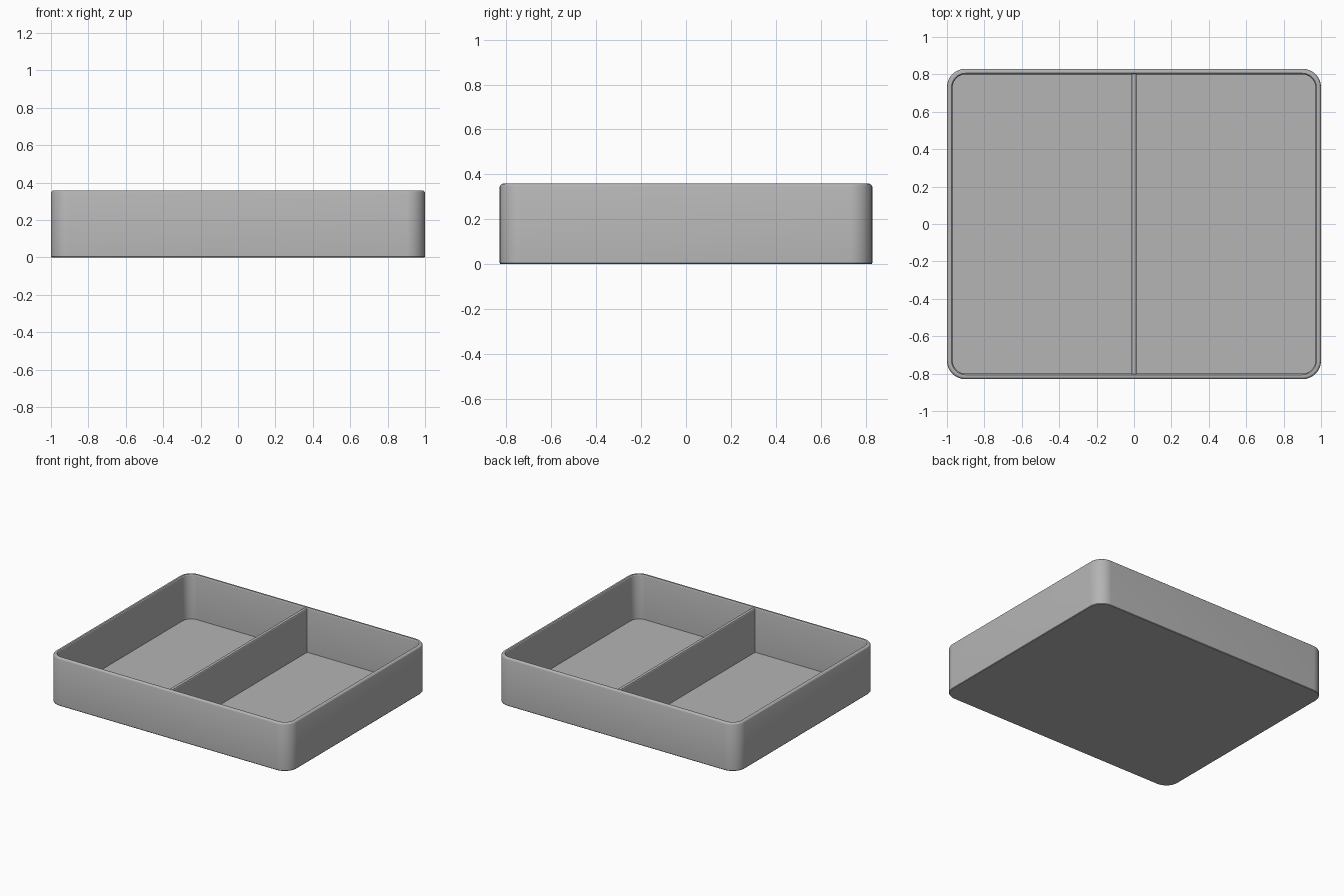
import bpy, bmesh, math

if "Cube" in bpy.data.objects:
    bpy.data.objects.remove(bpy.data.objects["Cube"])

HX, HY, R, SEG = 1.0, 0.83, 0.1, 12

grey = bpy.data.materials.new("plain grey")
grey.diffuse_color = (0.46, 0.46, 0.46, 1)
grey.use_nodes = True
grey.node_tree.nodes["Principled BSDF"].inputs["Base Color"].default_value = grey.diffuse_color


def rounded_rect(inset):
    """Corner-rounded outline, shrunk evenly by inset."""
    r = R - inset
    pts = []
    for i, (sx, sy) in enumerate([(1, 1), (-1, 1), (-1, -1), (1, -1)]):
        for k in range(SEG + 1):
            a = math.radians(90 * i + 90 * k / SEG)
            pts.append((sx * (HX - R) + r * math.cos(a),
                        sy * (HY - R) + r * math.sin(a)))
    return pts


def finish(name, bm):
    bmesh.ops.recalc_face_normals(bm, faces=bm.faces)
    mesh = bpy.data.meshes.new(name)
    bm.to_mesh(mesh)
    bm.free()
    mesh.materials.append(grey)
    ob = bpy.data.objects.new(name, mesh)
    bpy.context.collection.objects.link(ob)
    bpy.ops.object.select_all(action='DESELECT')
    ob.select_set(True)
    bpy.context.view_layer.objects.active = ob
    bpy.ops.object.shade_smooth_by_angle(angle=math.radians(25))
    return ob


# Tray shell: (inset, height) from the base, up over the rim, down to the floor
profile = [(0.003, 0), (0, 0.004), (0, 0.345), (0.003, 0.352), (0.009, 0.357),
           (0.014, 0.358), (0.024, 0.358), (0.028, 0.354), (0.03, 0.347),
           (0.03, 0.025)]
bm = bmesh.new()
rings = [[bm.verts.new((x, y, z)) for x, y in rounded_rect(d)] for d, z in profile]
for low, high in zip(rings, rings[1:]):
    n = len(low)
    for i in range(n):
        j = (i + 1) % n
        bm.faces.new((low[i], low[j], high[j], high[i]))
bm.faces.new(rings[0])
bm.faces.new(rings[-1])
finish("tray", bm)

# Centre divider: thin wall with softened top edges
section = [(-0.014, 0.02), (0.014, 0.02), (0.014, 0.346), (0.011, 0.351),
           (0.006, 0.353), (-0.006, 0.353), (-0.011, 0.351), (-0.014, 0.346)]
bm = bmesh.new()
face = bm.faces.new([bm.verts.new((x, -HY + 0.025, z)) for x, z in section])
ext = bmesh.ops.extrude_face_region(bm, geom=[face], use_keep_orig=True)
moved = [v for v in ext["geom"] if isinstance(v, bmesh.types.BMVert)]
bmesh.ops.translate(bm, verts=moved, vec=(0, 2 * (HY - 0.025), 0))
finish("divider", bm)
